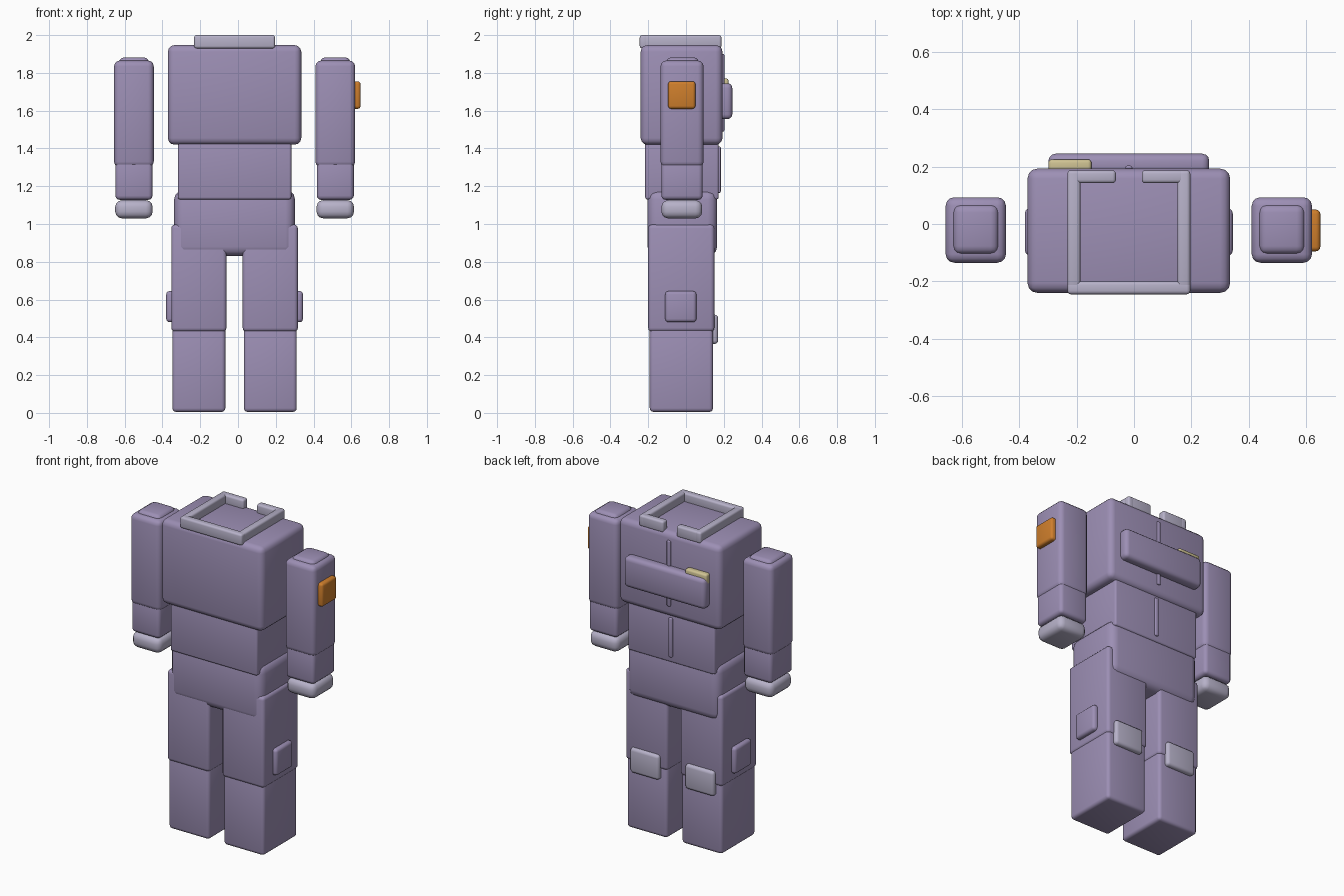
import bpy
import math

CX = -0.018  # the suit's mirror line


def mat(name, rgb):
    m = bpy.data.materials.new(name)
    m.diffuse_color = (*rgb, 1)
    return m


LILAC = mat("lilac cloth", (0.335, 0.275, 0.46))
GREY = mat("pale grey trim", (0.47, 0.44, 0.58))
ORANGE = mat("orange patch", (0.62, 0.21, 0.025))
YELLOW = mat("pale yellow tag", (0.62, 0.54, 0.29))


def box(name, x, y, z, bevel, material=LILAC, segments=3):
    """Rounded box from (min, max) ranges; x is measured from the mirror line."""
    bpy.ops.mesh.primitive_cube_add(
        size=1, location=(CX + sum(x) / 2, sum(y) / 2, sum(z) / 2))
    ob = bpy.context.object
    ob.name = name
    ob.scale = (x[1] - x[0], y[1] - y[0], z[1] - z[0])
    bpy.ops.object.transform_apply(location=False, rotation=False, scale=True)
    mod = ob.modifiers.new("rounding", 'BEVEL')
    mod.width = bevel
    mod.segments = segments
    mod.limit_method = 'NONE'
    bpy.ops.object.modifier_apply(modifier=mod.name)
    ob.data.materials.append(material)
    bpy.ops.object.shade_smooth_by_angle(angle=math.radians(40))
    return ob


def pair(name, x, *args, **kw):
    """One box on each side of the mirror line."""
    box("right_" + name, x, *args, **kw)
    box("left_" + name, (-x[1], -x[0]), *args, **kw)


# Torso
box("chest", (-0.353, 0.353), (-0.24, 0.193), (1.42, 1.947), 0.035)
box("waist", (-0.30, 0.30), (-0.216, 0.173), (1.13, 1.46), 0.012)
box("pelvis", (-0.32, 0.32), (-0.204, 0.165), (0.83, 1.18), 0.05)

# Collar: square ring, open at the back
box("collar_front", (-0.214, 0.214), (-0.245, -0.20), (1.93, 2.0), 0.012, GREY)
pair("collar_side", (0.169, 0.214), (-0.245, 0.187), (1.93, 2.0), 0.012, GREY)
pair("collar_back", (0.045, 0.214), (0.142, 0.187), (1.93, 2.0), 0.012, GREY)

# Arms
pair("upper_arm", (0.428, 0.638), (-0.135, 0.093), (1.30, 1.865), 0.03)
pair("shoulder_cap", (0.453, 0.613), (-0.105, 0.068), (1.79, 1.882), 0.028)
pair("forearm", (0.435, 0.631), (-0.13, 0.088), (1.128, 1.34), 0.022)
pair("glove_cuff", (0.434, 0.632), (-0.13, 0.086), (1.03, 1.126), 0.035, GREY)
box("arm_patch", (0.60, 0.667), (-0.095, 0.05), (1.61, 1.755), 0.015, ORANGE)

# Legs
pair("thigh", (0.043, 0.335), (-0.20, 0.15), (0.43, 0.997), 0.02)
pair("shin", (0.049, 0.329), (-0.192, 0.143), (0.005, 0.46), 0.02)
pair("thigh_pocket", (0.31, 0.362), (-0.11, 0.055), (0.48, 0.645), 0.018)
pair("calf_pad", (0.09, 0.29), (0.12, 0.17), (0.365, 0.52), 0.018, GREY)

# Back details
box("back_pouch", (-0.28, 0.28), (0.17, 0.245), (1.555, 1.745), 0.025)
box("pouch_tag", (-0.28, -0.13), (0.18, 0.225), (1.70, 1.77), 0.012, YELLOW)
box("upper_zip", (-0.012, 0.012), (0.18, 0.203), (1.49, 1.90), 0.006)
box("lower_zip", (-0.012, 0.012), (0.16, 0.184), (1.165, 1.41), 0.006)
